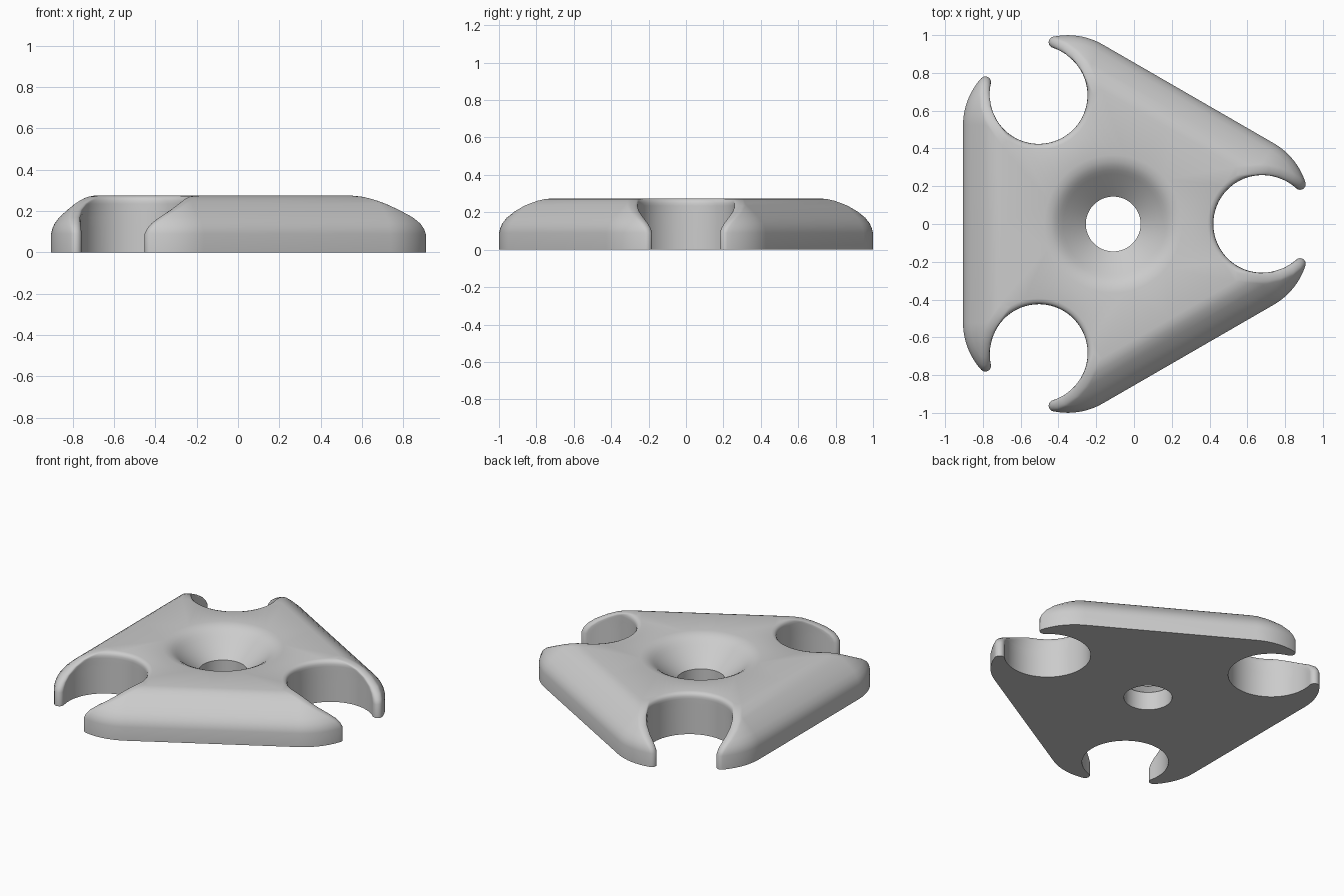
import bpy, bmesh, math
from mathutils import Vector

cube = bpy.data.objects.get("Cube")
if cube:
    bpy.data.objects.remove(cube, do_unlink=True)

CENTRE = Vector((-0.11, 0, 0))
HEIGHT = 0.275
SIDE = 0.795          # centre to each straight side
CORNER_R = 0.37       # curve at the ends of each side
CORNER_T = 0.523      # where that curve starts along the side
SLOT_DIST, SLOT_R = 0.79, 0.26
TIP_R = 0.03          # rounding of the slot lips

# Outer edge profile: height, inset
EDGE = [(0, 0), (0.09, 0), (0.115, 0.006), (0.14, 0.017), (0.17, 0.04),
        (0.205, 0.078), (0.235, 0.115), (0.25, 0.138), (0.262, 0.16),
        (0.27, 0.182), (HEIGHT, 0.21)]
# Countersunk hole profile: radius, height
HOLE = [(0.145, 0), (0.145, 0.12), (0.265, 0.225), (0.285, 0.242),
        (0.305, 0.256), (0.33, 0.268), (0.365, HEIGHT)]


def arc(c, r, a0, a1, n):
    return [c + r * Vector((math.cos(a), math.sin(a)))
            for a in (a0 + (a1 - a0) * i / n for i in range(n + 1))]


def half_side(inset, grow):
    """Half of one side as (outward, along) points, up to the slot's middle."""
    slot = Vector((SLOT_DIST * 0.5, SLOT_DIST * math.sqrt(0.75)))
    corner = Vector((SIDE - CORNER_R, CORNER_T))
    slot_r, corner_r = SLOT_R + grow, CORNER_R - inset
    reach = slot_r + TIP_R
    # lip centre against the straight side, else against the corner curve
    out = SIDE - inset - TIP_R
    gap = reach ** 2 - (out - slot.x) ** 2
    along = slot.y - math.sqrt(gap) if gap > 0 else CORNER_T
    if along < CORNER_T:
        tip, turn = Vector((out, along)), 0
        corner.y = along
    else:
        r = corner_r - TIP_R
        link = slot - corner
        d = link.length
        u = link / d
        a = (d * d + r * r - reach * reach) / (2 * d)
        h = math.sqrt(max(r * r - a * a, 0))
        tip = corner + u * a + Vector((u.y, -u.x)) * h
        turn = math.atan2(tip.y - corner.y, tip.x - corner.x)
    inward = slot - tip
    end = math.atan2(inward.y, inward.x) % (2 * math.pi)
    pts = [Vector((SIDE - inset, 0))]
    pts += arc(corner, corner_r, 0, turn, 10)
    pts += arc(tip, TIP_R, turn, end, 10)[1:]
    pts += arc(slot, slot_r, end - math.pi, -math.pi * 2 / 3, 24)[1:]
    return pts


def outline(inset, grow):
    half = half_side(inset, grow)
    side = [Vector((p.x, -p.y)) for p in reversed(half[1:-1])] + half
    loop = []
    for k in range(3):
        a = math.radians(-60 + 120 * k)
        loop += [(p.x * math.cos(a) - p.y * math.sin(a),
                  p.x * math.sin(a) + p.y * math.cos(a)) for p in side]
    return loop


def loft(bm, rings):
    loops = [[bm.verts.new(CENTRE + Vector(p)) for p in ring] for ring in rings]
    for low, high in zip(loops, loops[1:]):
        n = len(low)
        for i in range(n):
            j = (i + 1) % n
            bm.faces.new((low[i], low[j], high[j], high[i]))


bm = bmesh.new()

# Outer wall with softened chamfer and slots
walls = []
for z, inset in EDGE:
    rise = max(0, z - (HEIGHT - TIP_R))
    grow = TIP_R - math.sqrt(max(TIP_R ** 2 - rise ** 2, 0))
    walls.append([(x, y, z) for x, y in outline(inset, grow)])
loft(bm, walls)

# Countersunk centre hole
STEPS = 72
loft(bm, [[(r * math.cos(2 * math.pi * i / STEPS),
            r * math.sin(2 * math.pi * i / STEPS), z) for i in range(STEPS)]
          for r, z in HOLE])

# Flat top and base
bmesh.ops.remove_doubles(bm, verts=bm.verts, dist=0.00005)
for level in (0, HEIGHT):
    rim = [e for e in bm.edges if e.is_boundary
           and all(abs(v.co.z - level) < 0.0001 for v in e.verts)]
    bmesh.ops.triangle_fill(bm, edges=rim, use_beauty=True, normal=(0, 0, 1))
bmesh.ops.recalc_face_normals(bm, faces=bm.faces)

mesh = bpy.data.meshes.new("slotted_plate")
bm.to_mesh(mesh)
bm.free()
plate = bpy.data.objects.new("slotted_plate", mesh)
bpy.context.collection.objects.link(plate)

# Single grey material
grey = bpy.data.materials.new("light_grey")
grey.use_nodes = True
colour = (0.6, 0.6, 0.6, 1)
grey.diffuse_color = colour
grey.node_tree.nodes["Principled BSDF"].inputs["Base Color"].default_value = colour
mesh.materials.append(grey)

bpy.ops.object.select_all(action='DESELECT')
plate.select_set(True)
bpy.context.view_layer.objects.active = plate
bpy.ops.object.shade_smooth_by_angle(angle=math.radians(35))
